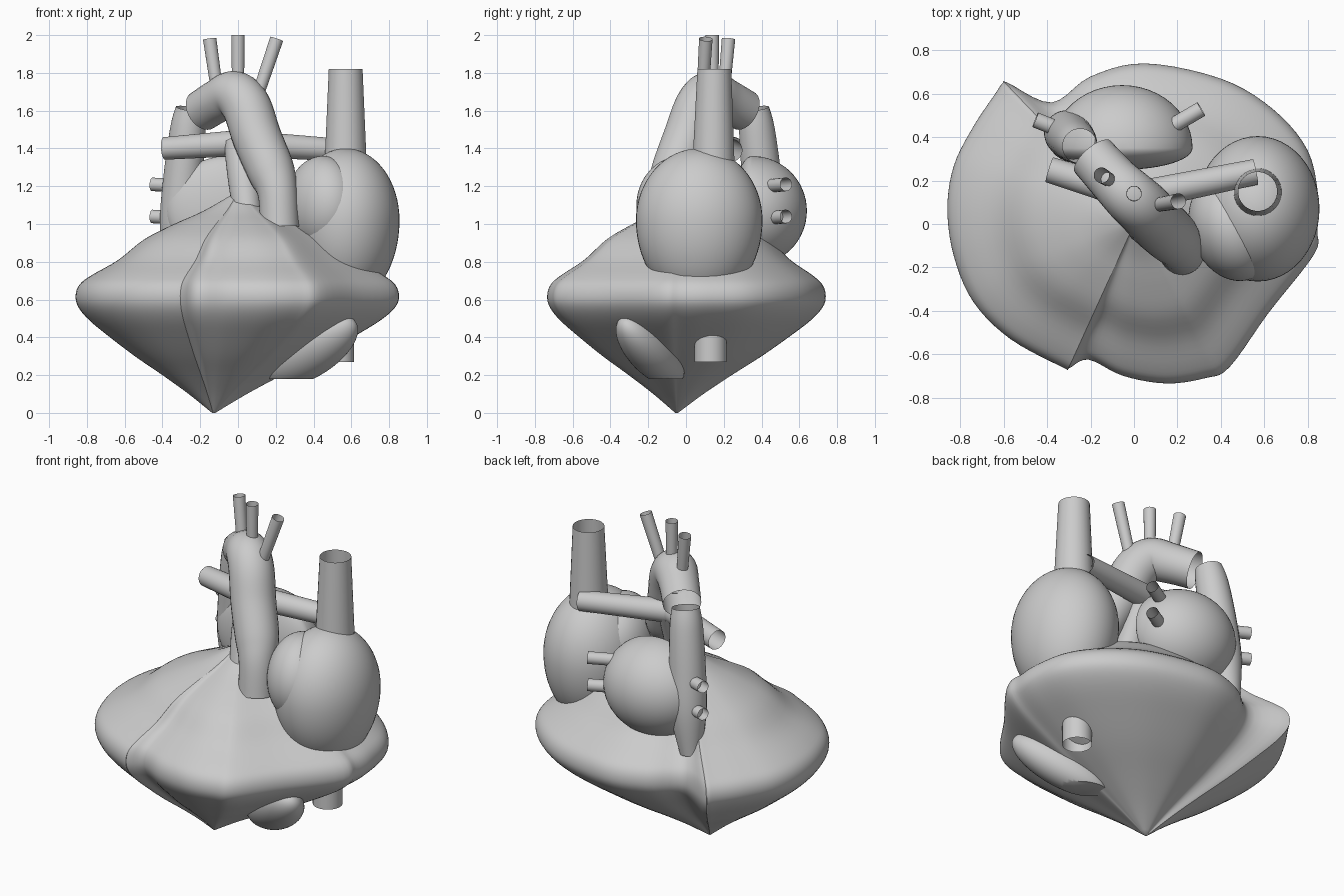
import bpy, bmesh, math
from mathutils import Vector, Matrix

if "Cube" in bpy.data.objects:
    bpy.data.objects.remove(bpy.data.objects["Cube"])


def finish(name, bm, angle=40):
    bmesh.ops.recalc_face_normals(bm, faces=bm.faces[:])
    me = bpy.data.meshes.new(name)
    bm.to_mesh(me)
    bm.free()
    ob = bpy.data.objects.new(name, me)
    bpy.context.collection.objects.link(ob)
    bpy.ops.object.select_all(action='DESELECT')
    ob.select_set(True)
    bpy.context.view_layer.objects.active = ob
    bpy.ops.object.shade_smooth_by_angle(angle=math.radians(angle))
    return ob


def spline(pts, steps, closed=False):
    # Catmull-Rom interpolation of points with any number of components
    n = len(pts)
    get = (lambda i: pts[i % n]) if closed else (lambda i: pts[max(0, min(n - 1, i))])
    out = []
    for i in range(n if closed else n - 1):
        a, b, c, d = (get(i + k) for k in (-1, 0, 1, 2))
        for s in range(steps):
            t = s / steps
            out.append([0.5 * (2 * q + (r - p) * t + (2 * p - 5 * q + 4 * r - w) * t * t
                               + (3 * q - p - 3 * r + w) * t ** 3)
                        for p, q, r, w in zip(a, b, c, d)])
    if not closed:
        out.append(list(pts[-1]))
    return out


def loft(bm, rings):
    vr = [[bm.verts.new(p) for p in ring] for ring in rings]
    n = len(vr[0])
    for a, b in zip(vr, vr[1:]):
        for i in range(n):
            j = (i + 1) % n
            bm.faces.new((a[i], a[j], b[j], b[i]))
    return vr


def tube(name, pts, sides=28, steps=6):
    # open vessel swept along (x, y, z, radius) points
    path = spline(pts, steps) if len(pts) > 2 else pts
    pos = [Vector(p[:3]) for p in path]
    rings, u, last = [], None, None
    for i, p in enumerate(pos):
        t = (pos[min(i + 1, len(pos) - 1)] - pos[max(i - 1, 0)]).normalized()
        u = t.orthogonal().normalized() if u is None else (last.rotation_difference(t) @ u)
        last = t
        v = t.cross(u)
        r = path[i][3]
        rings.append([p + r * (math.cos(k * math.tau / sides) * u + math.sin(k * math.tau / sides) * v)
                      for k in range(sides)])
    bm = bmesh.new()
    loft(bm, rings)
    return finish(name, bm)


def ellipsoid(name, c, r, rot=None, low=None, front=None, cut=None):
    # low / front: different radius for the lower / front half
    bm = bmesh.new()
    bmesh.ops.create_uvsphere(bm, u_segments=48, v_segments=32, radius=1)
    for v in bm.verts:
        rz = low if (low and v.co.z < 0) else r[2]
        ry = front if (front and v.co.y < 0) else r[1]
        v.co = Vector((v.co.x * r[0], v.co.y * ry, v.co.z * rz))
        if rot:
            v.co = rot @ v.co
        v.co += Vector(c)
    if cut:
        res = bmesh.ops.bisect_plane(bm, geom=bm.verts[:] + bm.edges[:] + bm.faces[:],
                                     plane_co=cut[0], plane_no=cut[1], clear_inner=True)
        edges = [e for e in res['geom_cut'] if isinstance(e, bmesh.types.BMEdge)]
        bmesh.ops.contextual_create(bm, geom=edges)
    return finish(name, bm)


# ventricles: grooved outline scaled along a height profile
outline = spline([(.85, .12), (.8, .34), (.64, .53), (.4, .67), (.05, .74), (-.2, .68), (-.38, .56),
                  (-.58, .65), (-.605, .65), (-.64, .6), (-.74, .45), (-.83, .27), (-.86, .07),
                  (-.83, -.15), (-.74, -.36), (-.57, -.53), (-.33, -.66), (-.3, -.665), (-.21, -.625),
                  (-.05, -.7), (.15, -.735), (.33, -.71), (.44, -.66), (.62, -.41), (.83, -.14),
                  (.845, -.03)], 5, True)
profile = spline([(.01, 0), (.18, .1), (.37, .2), (.57, .3), (.75, .4), (.9, .49), (.98, .56), (1, .62),
                  (.975, .68), (.9, .73), (.74, .81), (.58, .92), (.4, 1.0), (.22, 1.07), (.02, 1.17)], 4)
rings = []
for s, z in profile:
    cx, cy = (-.13, -.05) if z < .62 else (.01, .02)
    rings.append([((1 - s) * cx + s * x, (1 - s) * cy + s * y, z) for x, y in outline])
bm = bmesh.new()
vr = loft(bm, rings)
bm.faces.new(vr[0])
bm.faces.new(vr[-1])
finish("ventricles", bm)

# atria
ellipsoid("right_atrium", (.57, .07, 1.02), (.285, .335, .38), low=.44)
ellipsoid("right_auricle", (.45, -.02, 1.1), (.19, .25, .26), rot=Matrix.Rotation(.38, 3, 'Z'))
ellipsoid("left_atrium", (-.055, .35, 1.07), (.325, .29, .29), front=.1)

# tilted bulge under the right ventricle, cut flat at the bottom
axis = Vector((.3, -.3, .32)).to_track_quat('Z', 'Y').to_matrix()
ellipsoid("lower_bulge", (.39, -.19, .33), (.12, .12, .27),
          rot=Matrix.Diagonal((1.35, 1, 1)) @ axis, cut=((0, 0, .18), (0, 0, 1)))

# great veins
tube("upper_great_vein", [(.57, .145, 1.25, .115), (.57, .15, 1.82, .09)])
tube("lower_great_vein", [(.53, .13, .27, .085), (.53, .13, .65, .085)])

# aorta: rising part and arch, then the descending part
tube("aorta_arch", [(.22, -.13, .98, .105), (.21, -.11, 1.16, .105), (.175, -.06, 1.28, .125),
                    (.1, .01, 1.46, .13), (.045, .07, 1.62, .13), (-.02, .13, 1.685, .125),
                    (-.1, .21, 1.655, .115), (-.19, .31, 1.6, .11)])
tube("descending_aorta", [(-.25, .36, 1.61, .08), (-.265, .375, 1.5, .095), (-.29, .4, 1.25, .105),
                          (-.31, .42, 1.0, .105), (-.34, .44, .75, .06)])

# pulmonary trunk and its two branches
tube("pulmonary_trunk", [(.05, -.03, 1.05, .075), (.03, .04, 1.25, .085), (.01, .12, 1.43, .085)])
tube("pulmonary_branch_right", [(-.03, .12, 1.43, .07), (.56, .24, 1.39, .06)])
tube("pulmonary_branch_left", [(.03, .12, 1.43, .07), (-.39, .25, 1.4, .06)])

# three arch branches
for i, (a, b) in enumerate([((-.11, .2, 1.7), (-.15, .225, 1.98)),
                            ((0, .14, 1.72), (0, .14, 2.0)),
                            ((.09, .085, 1.64), (.205, .105, 1.98))]):
    tube(f"arch_branch_{i + 1}", [(*a, .032), (*b, .036)], sides=20)

# pulmonary veins, two per side
for side, a, b in (("left", (-.28, .41), (-.455, .48)), ("right", (.14, .43), (.31, .53))):
    for k, z in enumerate((1.03, 1.2)):
        tube(f"pulmonary_vein_{side}_{k + 1}", [(*a, z, .036), (*b, z + .01, .036)], sides=20)
